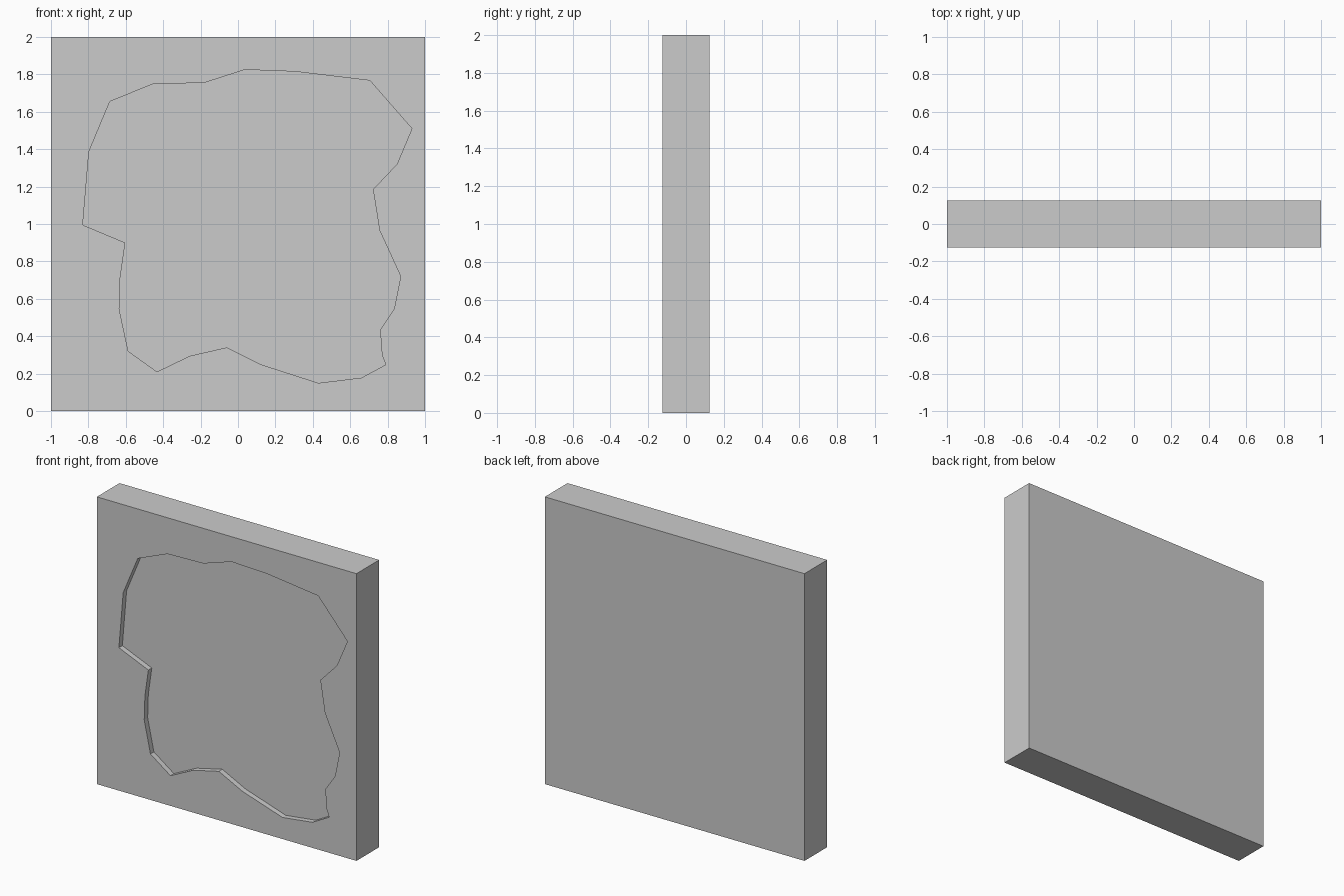
import bpy, bmesh

if "Cube" in bpy.data.objects:
    bpy.data.objects.remove(bpy.data.objects["Cube"])

WIDTH, THICK, RECESS = 2.0, 0.25, 0.038

# Irregular outline of the front recess (x, z)
OUTLINE = [
    (-0.83, 0.995), (-0.797, 1.387), (-0.685, 1.655), (-0.455, 1.748),
    (-0.18, 1.755), (0.037, 1.825), (0.305, 1.815), (0.705, 1.767),
    (0.93, 1.51), (0.85, 1.32), (0.722, 1.185), (0.757, 0.965),
    (0.87, 0.72), (0.835, 0.545), (0.76, 0.435), (0.77, 0.30),
    (0.79, 0.248), (0.66, 0.178), (0.43, 0.15), (0.12, 0.25),
    (-0.06, 0.34), (-0.257, 0.295), (-0.433, 0.21), (-0.587, 0.32),
    (-0.635, 0.545), (-0.63, 0.71), (-0.603, 0.90),
]


def prism(name, outline, y0, y1):
    """Extrude an x-z outline from y0 to y1 into a closed solid."""
    bm = bmesh.new()
    face = bm.faces.new([bm.verts.new((x, y0, z)) for x, z in outline])
    ext = bmesh.ops.extrude_face_region(bm, geom=[face], use_keep_orig=True)
    verts = [g for g in ext["geom"] if isinstance(g, bmesh.types.BMVert)]
    bmesh.ops.translate(bm, verts=verts, vec=(0, y1 - y0, 0))
    bmesh.ops.recalc_face_normals(bm, faces=bm.faces)
    mesh = bpy.data.meshes.new(name)
    bm.to_mesh(mesh)
    bm.free()
    obj = bpy.data.objects.new(name, mesh)
    bpy.context.collection.objects.link(obj)
    return obj


# Square wall slab
h = WIDTH / 2
slab = prism("wall_slab", [(-h, 0), (h, 0), (h, WIDTH), (-h, WIDTH)], -THICK / 2, THICK / 2)

# Shallow recess cut into the front face
cutter = prism("recess_cutter", OUTLINE, -THICK / 2 - 0.1, -THICK / 2 + RECESS)
cutter.hide_render = True
mod = slab.modifiers.new("recess", "BOOLEAN")
mod.operation = "DIFFERENCE"
mod.solver = "EXACT"
mod.object = cutter
bpy.context.view_layer.objects.active = slab
slab.select_set(True)
bpy.ops.object.modifier_apply(modifier=mod.name)
bpy.data.objects.remove(cutter)
